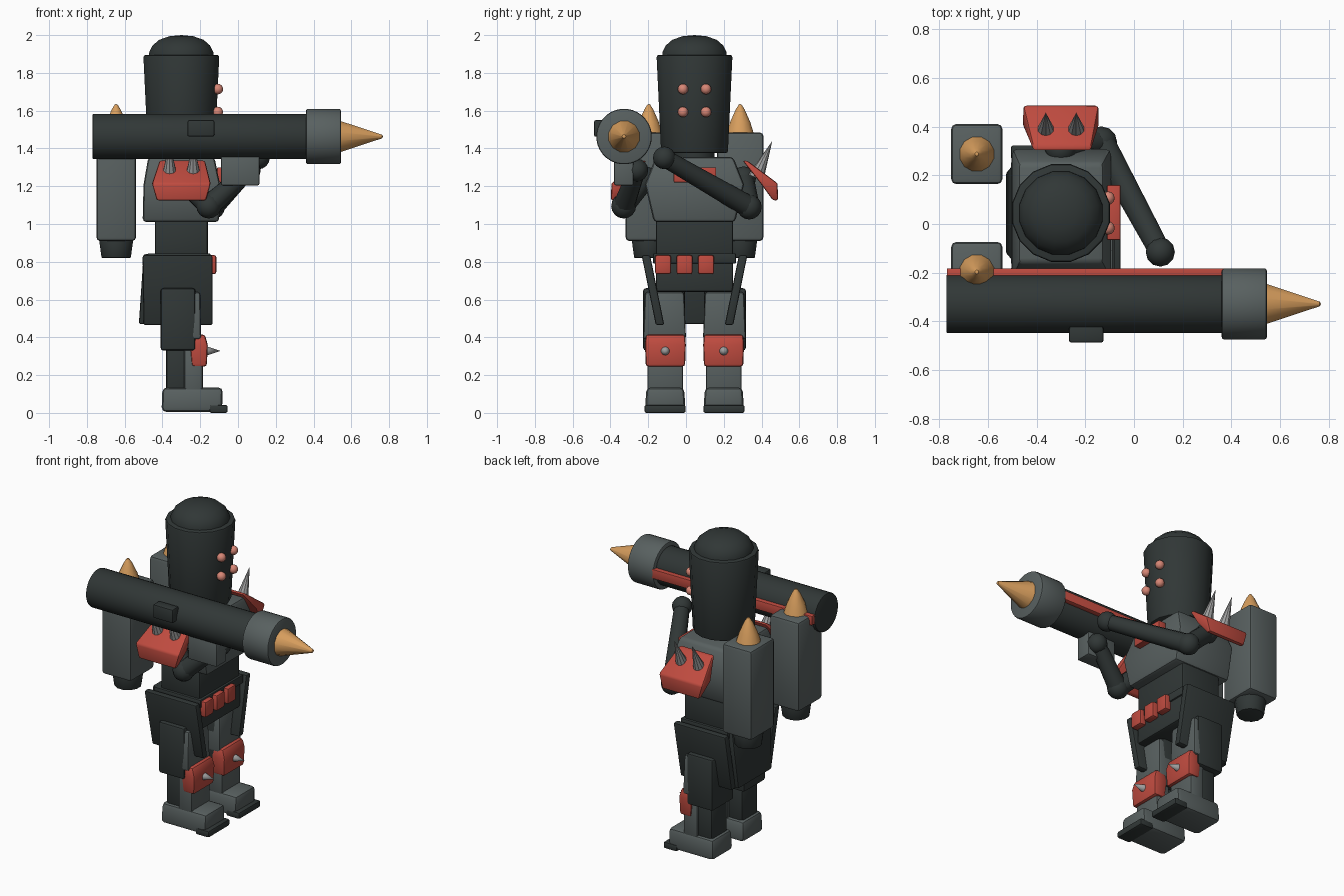
import bpy, bmesh, math
from mathutils import Vector

if "Cube" in bpy.data.objects:
    bpy.data.objects.remove(bpy.data.objects["Cube"])

CY = 0.045  # body centre line in y


def material(name, rgb):
    m = bpy.data.materials.new(name)
    m.diffuse_color = (*rgb, 1)
    m.use_nodes = True
    m.node_tree.nodes["Principled BSDF"].inputs["Base Color"].default_value = m.diffuse_color
    return m


DARK = material("dark_armour", (0.030, 0.038, 0.037))
GREY = material("grey_armour", (0.098, 0.118, 0.117))
RED = material("red_plate", (0.52, 0.07, 0.05))
GOLD = material("gold_tip", (0.68, 0.34, 0.11))
PINK = material("eye_pink", (0.68, 0.24, 0.18))
STEEL = material("steel_spike", (0.34, 0.34, 0.34))


def finish(name, bm, mat, bevel=0.0):
    """Bevel the sharp edges, then make a smooth-by-angle object."""
    bmesh.ops.recalc_face_normals(bm, faces=bm.faces)
    if bevel:
        sharp = [e for e in bm.edges if len(e.link_faces) == 2
                 and e.calc_face_angle(0) > math.radians(35)]
        bmesh.ops.bevel(bm, geom=sharp, offset=bevel, segments=2,
                        profile=0.5, affect='EDGES', clamp_overlap=True)
    me = bpy.data.meshes.new(name)
    bm.to_mesh(me)
    bm.free()
    me.materials.append(mat)
    ob = bpy.data.objects.new(name, me)
    bpy.context.collection.objects.link(ob)
    bpy.ops.object.select_all(action='DESELECT')
    ob.select_set(True)
    bpy.context.view_layer.objects.active = ob
    bpy.ops.object.shade_smooth_by_angle(angle=math.radians(35))
    return ob


def loft(name, rects, mat, bevel=0.015):
    """Stack rectangles (x0, x1, y0, y1, z) into a closed block."""
    bm = bmesh.new()
    rings = [[bm.verts.new(p) for p in ((x0, y0, z), (x1, y0, z), (x1, y1, z), (x0, y1, z))]
             for x0, x1, y0, y1, z in rects]
    bm.faces.new(rings[0])
    bm.faces.new(rings[-1])
    for a, b in zip(rings, rings[1:]):
        for i in range(4):
            j = (i + 1) % 4
            bm.faces.new((a[i], a[j], b[j], b[i]))
    return finish(name, bm, mat, bevel)


def box(name, x0, x1, y0, y1, z0, z1, mat, bevel=0.015):
    return loft(name, [(x0, x1, y0, y1, z0), (x0, x1, y0, y1, z1)], mat, bevel)


def side(s, x0, x1, d0, d1, z):
    """Rectangle at distance d0..d1 from the centre line, on side s."""
    return (x0, x1, CY + s * d0, CY + s * d1, z)


def lathe(name, base, axis, profile, mat, n=16, bevel=0.0):
    """Turn (radius, distance) points about an axis starting at base."""
    bm = bmesh.new()
    rot = Vector(axis).to_track_quat('Z', 'Y')
    base = Vector(base)
    rings = []
    for r, h in profile:
        count = n if r > 0 else 1
        rings.append([bm.verts.new(base + rot @ Vector((
            r * math.cos(math.tau * (i + 0.5) / n), r * math.sin(math.tau * (i + 0.5) / n), h)))
            for i in range(count)])
    for ring in (rings[0], rings[-1]):
        if len(ring) > 1:
            bm.faces.new(ring)
    for a, b in zip(rings, rings[1:]):
        for i in range(n):
            j = (i + 1) % n
            quad = [a[i % len(a)], a[j % len(a)], b[j % len(b)], b[i % len(b)]]
            bm.faces.new(list(dict.fromkeys(quad)))
    return finish(name, bm, mat, bevel)


def rod(name, p, q, r0, r1, mat, n=12):
    d = Vector(q) - Vector(p)
    return lathe(name, p, d, [(r0, 0), (r1, d.length)] if r1 else [(r0, 0), (0, d.length)], mat, n)


def ball(name, c, r, mat):
    bm = bmesh.new()
    bmesh.ops.create_uvsphere(bm, u_segments=12, v_segments=8, radius=r)
    bmesh.ops.translate(bm, verts=bm.verts, vec=c)
    return finish(name, bm, mat)


# Head
lathe("head", (-0.3, CY, 0), (0, 0, 1), [(0.18, 1.375), (0.205, 1.895)], DARK, 16, 0.012)
lathe("head_dome", (-0.3, CY, 0), (0, 0, 1),
      [(0.175, 1.88), (0.173, 1.91), (0.155, 1.945), (0.12, 1.975), (0.065, 1.994), (0, 2.0)], DARK, 16)
rod("neck", (-0.3, CY, 1.3), (-0.3, CY, 1.4), 0.11, 0.11, DARK)
for y in (CY - 0.061, CY + 0.061):
    for z in (1.593, 1.714):
        ball("eye", (-0.107, y, z), 0.028, PINK)

# Torso and hips
loft("chest", [side(1, -0.505, -0.1, -0.215, 0.215, 1.01),
               side(1, -0.5, -0.095, -0.262, 0.262, 1.21),
               side(1, -0.475, -0.125, -0.205, 0.205, 1.355)], GREY, 0.02)
box("chest_plate", -0.11, -0.055, -0.065, 0.16, 1.22, 1.3, RED, 0.005)
box("abdomen", -0.44, -0.16, -0.16, 0.25, 0.82, 1.03, DARK)
box("hips", -0.47, -0.155, -0.16, 0.25, 0.64, 0.83, DARK)
box("belt", -0.48, -0.145, -0.175, 0.265, 0.79, 0.845, DARK, 0.008)
for k in (-1, 0, 1):
    y = -0.008 + 0.114 * k
    box("belt_pouch", -0.17, -0.115, y - 0.042, y + 0.042, 0.735, 0.835, RED, 0.01)
loft("back_skirt", [side(1, -0.525, -0.485, -0.17, 0.17, 0.47),
                    side(1, -0.5, -0.46, -0.2, 0.2, 0.84)], DARK, 0.01)

for s, tag in ((-1, "right"), (1, "left")):
    # Hip skirt
    loft(tag + "_skirt", [side(s, -0.5, -0.135, 0.16, 0.205, 0.465),
                          side(s, -0.505, -0.135, 0.235, 0.28, 0.835)], DARK, 0.01)
    # Leg
    box(tag + "_thigh", -0.41, -0.225, *sorted((CY + s * 0.05, CY + s * 0.272)), 0.33, 0.66, DARK)
    loft(tag + "_thigh_plate", [side(s, -0.33, -0.195, 0.045, 0.272, 0.39),
                                side(s, -0.325, -0.2, 0.055, 0.262, 0.64)], GREY)
    box(tag + "_calf", -0.38, -0.25, CY + s * 0.075, CY + s * 0.235, 0.11, 0.36, DARK)
    box(tag + "_shin", -0.285, -0.185, CY + s * 0.06, CY + s * 0.25, 0.11, 0.36, GREY)
    loft(tag + "_knee_pad", [side(s, -0.245, -0.165, 0.05, 0.258, 0.245),
                             side(s, -0.255, -0.16, 0.046, 0.262, 0.36),
                             side(s, -0.245, -0.175, 0.05, 0.258, 0.415)], RED)
    rod(tag + "_knee_spike", (-0.165, CY + s * 0.155, 0.328), (-0.092, CY + s * 0.155, 0.328),
        0.024, 0, STEEL, 10)
    loft(tag + "_foot", [side(s, -0.405, -0.085, 0.047, 0.262, 0.005),
                         side(s, -0.4, -0.08, 0.055, 0.255, 0.135)], GREY, 0.025)
    box(tag + "_toe_plate", -0.15, -0.055, CY + s * 0.047, CY + s * 0.265, 0.0, 0.042, DARK, 0.01)

    # Shoulder pad with two spikes
    loft(tag + "_shoulder_pad", [side(s, -0.43, -0.17, 0.415, 0.442, 1.125),
                                 side(s, -0.455, -0.145, 0.35, 0.44, 1.215),
                                 side(s, -0.415, -0.175, 0.255, 0.28, 1.335)], RED, 0.01)
    for x in (-0.362, -0.237):
        rod(tag + "_shoulder_spike", (x, CY + s * 0.325, 1.245), (x, CY + s * 0.412, 1.44),
            0.043, 0, STEEL, 10)

    # Arm: shoulder, elbow, hand
    shoulder = (-0.3, CY + s * 0.26, 1.24)
    elbow = (-0.135, 0.335, 1.09) if s > 0 else (-0.155, -0.33, 1.095)
    hand = (0.108, -0.115, 1.35) if s > 0 else (0.06, -0.26, 1.285)
    ball(tag + "_shoulder", shoulder, 0.065, DARK)
    rod(tag + "_upper_arm", shoulder, elbow, 0.055, 0.055, DARK)
    ball(tag + "_elbow", elbow, 0.066, DARK)
    rod(tag + "_forearm", elbow, hand, 0.058, 0.046, DARK)
    ball(tag + "_hand", hand, 0.06, DARK)

    # Missile pod on the back
    y = CY + s * 0.242
    box(tag + "_pod", -0.75, -0.54, y - 0.123, y + 0.123, 0.91, 1.485, GREY, 0.02)
    lathe(tag + "_pod_nozzle", (-0.645, y, 0.82), (0, 0, 1), [(0.08, 0), (0.094, 0.1)], DARK, 12, 0.006)
    lathe(tag + "_pod_tip", (-0.645, y, 1.48), (0, 0, 1),
          [(0.074, 0), (0.055, 0.06), (0.025, 0.125), (0.008, 0.152), (0, 0.155)], GOLD, 12)

# Shoulder launcher
LY, LZ = -0.328, 1.463
lathe("launcher_tube", (-0.77, LY, LZ), (1, 0, 0), [(0.12, 0), (0.12, 1.15)], DARK, 32, 0.005)
lathe("launcher_ring", (0.36, LY, LZ), (1, 0, 0), [(0.147, 0), (0.147, 0.185)], GREY, 32, 0.01)
lathe("launcher_warhead", (0.54, LY, LZ), (1, 0, 0),
      [(0.086, 0), (0.01, 0.222), (0, 0.228)], GOLD, 12)
box("launcher_stripe", -0.768, 0.37, -0.225, -0.182, LZ - 0.03, LZ + 0.03, RED, 0.004)
box("launcher_sight", -0.267, -0.125, -0.487, -0.42, 1.462, 1.55, DARK, 0.01)
box("launcher_grip", -0.09, 0.113, -0.38, -0.278, 1.205, 1.37, GREY, 0.008)
